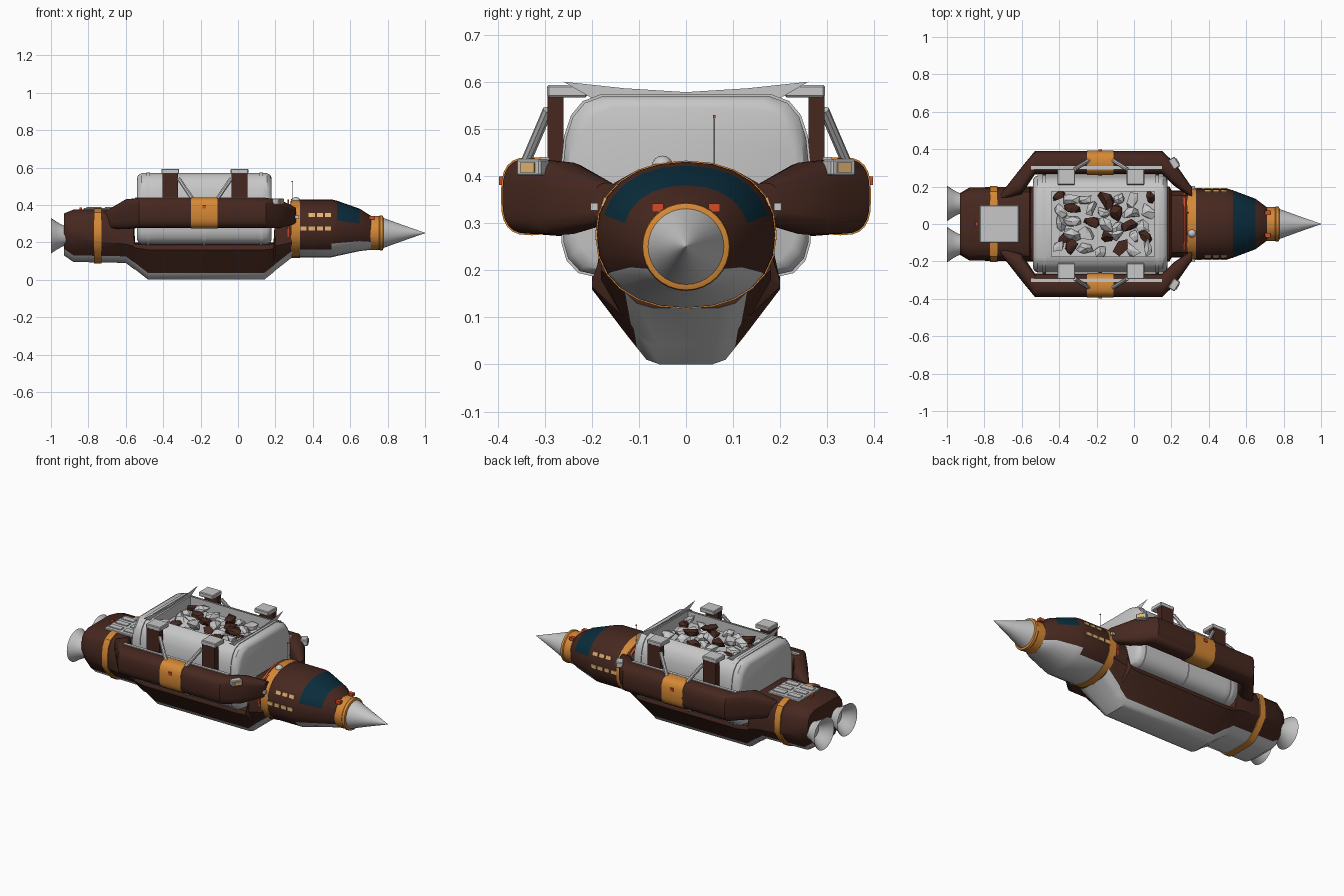
import bpy, bmesh, random
from math import sin, cos, pi, radians, copysign
from mathutils import Vector, Matrix

random.seed(4)
if "Cube" in bpy.data.objects:
    bpy.data.objects.remove(bpy.data.objects["Cube"])


def material(name, rgb):
    m = bpy.data.materials.new(name)
    m.use_nodes = True
    m.diffuse_color = (*rgb, 1)
    m.node_tree.nodes["Principled BSDF"].inputs["Base Color"].default_value = (*rgb, 1)
    return m


BROWN = material("dark brown", (.062, .021, .014))
GRAY = material("light gray", (.57, .57, .57))
ORANGE = material("orange", (.67, .25, .037))
TEAL = material("deep teal", (.003, .026, .046))
TAN = material("warm tan", (.78, .46, .17))
RED = material("signal red", (.65, .07, .02))


def finish(name, bm, mats, smooth=True, fix_normals=True):
    if fix_normals:
        bmesh.ops.recalc_face_normals(bm, faces=bm.faces)
    mesh = bpy.data.meshes.new(name)
    bm.to_mesh(mesh)
    bm.free()
    for m in mats:
        mesh.materials.append(m)
    ob = bpy.data.objects.new(name, mesh)
    bpy.context.collection.objects.link(ob)
    if smooth:
        bpy.ops.object.select_all(action='DESELECT')
        ob.select_set(True)
        bpy.context.view_layer.objects.active = ob
        bpy.ops.object.shade_smooth_by_angle(angle=radians(35))
    return ob


def skin(rings, paint=None):
    """Join equal rings into a closed body; paint(segment, centre) picks the material."""
    bm = bmesh.new()
    vs = [[bm.verts.new(p) for p in r] for r in rings]
    n = len(vs[0])
    for a, b in zip(vs, vs[1:]):
        for j in range(n):
            f = bm.faces.new((a[j], a[(j + 1) % n], b[(j + 1) % n], b[j]))
            if paint:
                f.material_index = paint(j, f.calc_center_median())
    bm.faces.new(vs[0])
    bm.faces.new(vs[-1])
    return bm


def loft(name, rings, mats, paint=None):
    return finish(name, skin(rings, paint), mats)


def oval(x, y0, y1, z0, z1, n=2, k=24):
    """Superellipse cross-section at x."""
    pts = []
    for j in range(k):
        c, s = cos(2 * pi * j / k), sin(2 * pi * j / k)
        u, v = (copysign(abs(t) ** (2 / n), t) for t in (c, s))
        pts.append((x, (y0 + y1) / 2 + u * (y1 - y0) / 2, (z0 + z1) / 2 + v * (z1 - z0) / 2))
    return pts


def lathe(name, profile, y, z, mat, k=32):
    return loft(name, [oval(x, y - r, y + r, z - r, z + r, 2, k) for x, r in profile], [mat])


def mirrored(x, half):
    return [(x, y, z) for y, z in half] + [(x, -y, z) for y, z in reversed(half)]


def box(name, centre, size, mat, rot=None, bevel=0):
    bm = bmesh.new()
    bmesh.ops.create_cube(bm, size=1)
    bmesh.ops.scale(bm, vec=size, verts=bm.verts)
    if bevel:
        bmesh.ops.bevel(bm, geom=bm.edges[:], offset=bevel, segments=1, affect='EDGES')
    if rot:
        bmesh.ops.rotate(bm, matrix=rot, verts=bm.verts)
    bmesh.ops.translate(bm, vec=centre, verts=bm.verts)
    return finish(name, bm, [mat], False)


def rod(name, a, b, r, mat):
    a, b = Vector(a), Vector(b)
    bm = bmesh.new()
    turn = (b - a).to_track_quat('Z', 'Y').to_matrix().to_4x4()
    bmesh.ops.create_cone(bm, cap_ends=True, segments=8, radius1=r, radius2=r,
                          depth=(b - a).length, matrix=Matrix.Translation((a + b) / 2) @ turn)
    return finish(name, bm, [mat])


# Hull with gray keel
def hull_ring(x, w, t, m, wb, b):
    h = t - m
    return mirrored(x, [(.6 * w, t), (.85 * w, m + .88 * h), (.96 * w, m + .65 * h), (w, m + .3 * h),
                        (w, m), (wb * 1.55, b + .06), (wb * 1.3, b + .035), (wb * 1.05, b + .01),
                        (wb * .7, b)])


hull = [(-.93, .165, .355, .25, .09, .13), (-.88, .195, .375, .22, .1, .095),
        (-.6, .2, .375, .19, .1, .09), (-.56, .2, .37, .18, .095, .06),
        (-.55, .2, .2, .17, .09, .055), (-.48, .2, .2, .16, .08, 0),
        (.14, .2, .2, .16, .08, 0), (.19, .2, .2, .165, .085, .04),
        (.2, .18, .37, .18, .09, .05), (.29, .18, .41, .2, .1, .12)]
loft("hull", [hull_ring(*h) for h in hull], [BROWN, GRAY], lambda j, c: int(6 <= j <= 10))
loft("rear_band", [hull_ring(x, .204, .381, .21, .104, .088) for x in (-.77, -.73)], [ORANGE])

# Engines
for s, side in ((1, "left"), (-1, "right")):
    lathe(side + "_engine_bell", [(-.91, .05), (-.94, .058), (-.97, .075), (-1, .095),
                                  (-.995, .087), (-.965, .066), (-.935, .04)], s * .11, .235, GRAY)

# Cockpit section, painted with windscreen and belly
def cockpit_paint(j, c):
    s = sin(2 * pi * (j + .5) / 24)
    if .53 < c.x < .65 and s > .2:
        return 2
    return int(s < (-.6 if c.x > .5 else -.75))


cabin = [(.28, .18, .13, .42), (.33, .19, .12, .43), (.5, .189, .12, .43), (.53, .18, .127, .422),
         (.65, .135, .153, .38), (.71, .09, .16, .342)]
loft("cockpit", [oval(x, -w, w, a, b, 2.2) for x, w, a, b in cabin], [BROWN, GRAY, TEAL], cockpit_paint)
loft("cockpit_collar", [oval(x, -.1925, .1925, .1175, .4325, 2.2) for x in (.283, .332)], [ORANGE])
loft("seal_ring", [oval(x, -.187, .187, .125, .428, 2.2) for x in (.264, .274)], [RED])
lathe("nose_ring", [(.7, .088), (.705, .092), (.755, .09), (.76, .094), (.774, .092), (.777, .085)],
      0, .25, ORANGE)
lathe("nose_cone", [(.77, .083), (.88, .043), (1, .001)], 0, .25, GRAY)

# Cabin side windows
for s in (1, -1):
    for z, first in ((.345, 1), (.275, 0)):
        for i in range(first, 4):
            u = (z - .275) / .155
            y = .19 * (1 - abs(u) ** 2.2) ** (1 / 2.2)
            box("cabin_window", (.35 + .044 * i, s * y, z), (.033, .006, .021), TAN,
                Matrix.Rotation(s * u * .75, 3, 'X'))

# Cargo container: rounded shell with an open top
def cargo_ring(x, d=0.0, top=.57):
    half = [(.175, top), (.215, top - .015), (.24, top - .045), (.255, top - .09), (.26, top - .14),
            (.26, .26), (.25, .225), (.225, .198), (.19, .19)]
    return mirrored(x, [(y - d, z - d if z > .4 else z + d) for y, z in half])


bm = skin([cargo_ring(-.54, .025), cargo_ring(-.533, .01), cargo_ring(-.515), cargo_ring(-.44),
           cargo_ring(.11), cargo_ring(.155), cargo_ring(.173, .01), cargo_ring(.18, .025)])
lid = max(bm.faces, key=lambda f: f.calc_area() if f.calc_center_median().z > .56 else 0)
pit = bmesh.ops.extrude_face_region(bm, geom=[lid])["geom"]
bmesh.ops.translate(bm, vec=(0, 0, -.065), verts=[v for v in pit if isinstance(v, bmesh.types.BMVert)])
if lid.is_valid:
    bmesh.ops.delete(bm, geom=[lid], context='FACES_ONLY')
finish("cargo_container", bm, [GRAY])
for x, top in ((-.48, .57), (-.18, .5), (.125, .57)):
    loft("container_rib", [cargo_ring(x + e, -.004, top) for e in (-.009, .009)], [GRAY])

# Flared sheet flaps at both ends, facing the load
for x, facing in ((-.45, 1), (.12, -1)):
    bm = bmesh.new()
    edge = mirrored(x, [(.001, .578), (.13, .586), (.26, .6), (.2, .565)])
    f = bm.faces.new([bm.verts.new(p) for p in edge])
    f.normal_update()
    if f.normal.x * facing < 0:
        f.normal_flip()
    finish("container_end_flap", bm, [GRAY], False, False)

# Ore load: angular chunks
for i in range(35):
    bm = bmesh.new()
    bmesh.ops.create_icosphere(bm, subdivisions=1, radius=random.uniform(.036, .05))
    for v in bm.verts:
        v.co *= random.uniform(.5, 1.2)
    bmesh.ops.scale(bm, vec=(1.15, .8, .65), verts=bm.verts)
    bmesh.ops.rotate(bm, matrix=Matrix.Rotation(random.uniform(0, pi), 3, 'Z'), verts=bm.verts)
    col, row = i % 7, i // 7
    bmesh.ops.translate(bm, verts=bm.verts, vec=(-.395 + col * .077 + random.uniform(-.02, .02),
                        -.135 + row * .068 + random.uniform(-.018, .018), random.uniform(.515, .542)))
    finish("ore_rock", bm, [BROWN if i % 3 == 1 else GRAY], False)

# Side pods, brackets and fittings, on both sides
pod = [(-.71, .13, .165, .275, .365), (-.6, .16, .305, .27, .43), (-.53, .265, .39, .277, .437),
       (.15, .265, .39, .277, .437), (.22, .2, .325, .275, .43), (.31, .14, .195, .3, .385)]
for s, side in ((1, "left"), (-1, "right")):
    loft(side + "_pod", [oval(x, s * a, s * b, c, d, 2.9, 24) for x, a, b, c, d in pod], [BROWN])
    loft(side + "_pod_band", [oval(x, s * .262, s * .393, .274, .44, 2.9, 24)
                              for x in (-.25, -.11)], [ORANGE])
    box(side + "_pod_marker", (-.18, s * .392, .39), (.02, .01, .018), RED)
    box(side + "_pod_rail", (-.2, s * .3, .434), (.7, .018, .012), GRAY)
    turn = Matrix.Rotation(s * radians(32), 3, 'Z')
    spot = Vector((.215, s * .325, .418))
    box(side + "_lamp_housing", spot, (.04, .06, .035), GRAY, turn, .004)
    box(side + "_lamp", spot + turn @ Vector((.021, 0, 0)), (.006, .035, .022), TAN, turn)
    box(side + "_collar_block", (.31, s * .195, .335), (.03, .016, .016), GRAY)
    box(side + "_nose_light", (.715, s * .06, .332), (.03, .024, .018), RED)
    for x, lean in ((-.362, 1), (.008, -1)):
        box(side + "_bracket_post", (x, s * .277, .495), (.085, .035, .15), BROWN)
        box(side + "_bracket_cap", (x, s * .252, .58), (.095, .086, .026), GRAY, None, .004)
        rod(side + "_bracket_strut", (x + lean * .12, s * .34, .43),
            (x + lean * .045, s * .293, .54), .011, GRAY)

# Rear deck grille
box("rear_deck_plate", (-.72, 0, .377), (.21, .2, .014), GRAY, None, .004)
for y in (-.06, 0, .06):
    for x in (-.77, -.67):
        box("deck_slat", (x, y, .385), (.08, .035, .008), GRAY)
box("tail_light", (-.84, 0, .378), (.014, .02, .014), RED)

# Antenna and sensor dome
rod("antenna", (.29, .06, .41), (.29, .06, .525), .002, GRAY)
box("antenna_tip", (.29, .06, .526), (.006, .006, .006), RED)
bm = bmesh.new()
bmesh.ops.create_uvsphere(bm, u_segments=16, v_segments=8, radius=.023)
bmesh.ops.translate(bm, vec=(.31, -.05, .42), verts=bm.verts)
finish("sensor_dome", bm, [GRAY])
